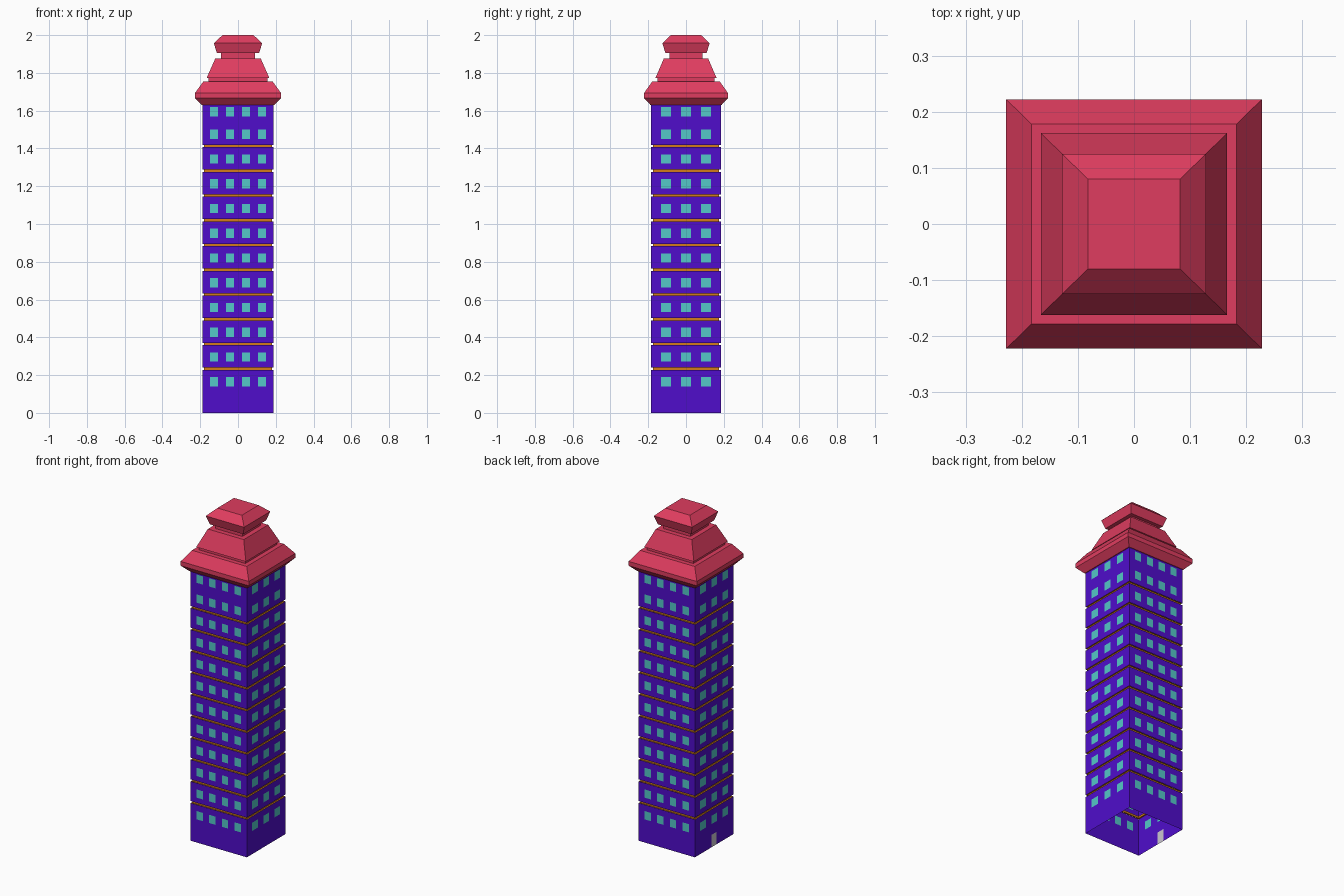
import bpy, bmesh
from mathutils import Vector

if "Cube" in bpy.data.objects:
    bpy.data.objects.remove(bpy.data.objects["Cube"])

HX, HY = 0.188, 0.184          # half width and half depth of the tower
RATIO = 0.975                  # depth / width
STEP = 0.131                   # storey height


def material(name, rgb):
    m = bpy.data.materials.new(name)
    m.diffuse_color = (*rgb, 1)
    m.use_nodes = True
    m.node_tree.nodes["Principled BSDF"].inputs["Base Color"].default_value = m.diffuse_color
    return m


PURPLE = material("purple_wall", (0.08, 0.004, 0.60))
TEAL = material("teal_glass", (0.09, 0.58, 0.58))
ORANGE = material("orange_band", (0.66, 0.20, 0.01))
RED = material("red_roof", (0.74, 0.046, 0.115))
PALE = material("pale_door", (0.60, 0.57, 0.63))


def finish(bm, name, mat):
    bmesh.ops.remove_doubles(bm, verts=bm.verts, dist=1e-5)
    me = bpy.data.meshes.new(name)
    bm.to_mesh(me)
    bm.free()
    me.materials.append(mat)
    ob = bpy.data.objects.new(name, me)
    bpy.context.collection.objects.link(ob)
    return ob


def square_loft(bm, profile, cap=False):
    """Skin a stack of rectangles given as (half width, height)."""
    rings = [[bm.verts.new((sx * r, sy * r * RATIO, z))
              for sx, sy in ((-1, -1), (1, -1), (1, 1), (-1, 1))]
             for r, z in profile]
    for a, b in zip(rings, rings[1:]):
        for i in range(4):
            j = (i + 1) % 4
            bm.faces.new((a[i], a[j], b[j], b[i]))
    if cap:
        bm.faces.new(rings[-1])


# Four sides: along direction, outward normal, half length, distance, window centres, window width
FRONT_WINDOWS, SIDE_WINDOWS = (-0.127, -0.042, 0.042, 0.127), (-0.106, 0, 0.106)
SIDES = [
    (Vector((1, 0, 0)), Vector((0, -1, 0)), HX, HY, FRONT_WINDOWS, 0.043),
    (Vector((0, 1, 0)), Vector((1, 0, 0)), HY, HX, SIDE_WINDOWS, 0.054),
    (Vector((-1, 0, 0)), Vector((0, 1, 0)), HX, HY, FRONT_WINDOWS, 0.043),
    (Vector((0, -1, 0)), Vector((-1, 0, 0)), HY, HX, SIDE_WINDOWS, 0.054),
]
walls, windows, door = bmesh.new(), bmesh.new(), bmesh.new()


def storey(z0, z1, zw, with_door=False):
    """Wall panels split into cells; the openings go to the window and door parts."""
    for k, (u, n, half, dist, centres, w) in enumerate(SIDES):
        holes = [(c - w / 2, c + w / 2, zw - 0.025, zw + 0.025, windows) for c in centres]
        if with_door and k == 3:
            holes.append((-0.024, 0.024, 0.0, 0.075, door))
        us = sorted({-half, half} | {h[i] for h in holes for i in (0, 1)})
        zs = sorted({z0, z1} | {h[i] for h in holes for i in (2, 3)})
        for ua, ub in zip(us, us[1:]):
            for za, zb in zip(zs, zs[1:]):
                um, zm = (ua + ub) / 2, (za + zb) / 2
                bm = next((h[4] for h in holes
                           if h[0] < um < h[1] and h[2] < zm < h[3]), walls)
                bm.faces.new([bm.verts.new(u * a + n * dist + Vector((0, 0, z)))
                              for a, z in ((ua, za), (ub, za), (ub, zb), (ua, zb))])


# Ground floor, repeated storeys and the top storey
storey(0, 0.228, 0.165, True)
for i in range(10):
    storey(0.24 + STEP * i, 0.359 + STEP * i + (0.001 if i == 9 else 0), 0.296 + STEP * i)
storey(0.36 + STEP * 9, 1.635, 1.595)
finish(walls, "storey_walls", PURPLE)
finish(windows, "windows", TEAL)
finish(door, "door", PALE)

# Recessed bands between storeys
bands = bmesh.new()
for i in range(10):
    z = 0.228 + STEP * i
    square_loft(bands, [(HX, z), (HX - 0.008, z),
                        (HX - 0.008, z + 0.012), (HX, z + 0.012)])
finish(bands, "floor_bands", ORANGE)

# Three-tier roof
tiers = {
    "roof_eaves": [(0.18, 1.63), (0.193, 1.63), (0.228, 1.667), (0.228, 1.693),
                   (0.183, 1.755), (0.15, 1.755)],
    "roof_middle": [(0.155, 1.755), (0.155, 1.773), (0.166, 1.773),
                    (0.120, 1.877), (0.085, 1.877)],
    "roof_cap": [(0.09, 1.877), (0.09, 1.905), (0.112, 1.905),
                 (0.128, 1.957), (0.082, 2.0)],
}
for name, profile in tiers.items():
    bm = bmesh.new()
    square_loft(bm, profile, cap=True)
    finish(bm, name, RED)
